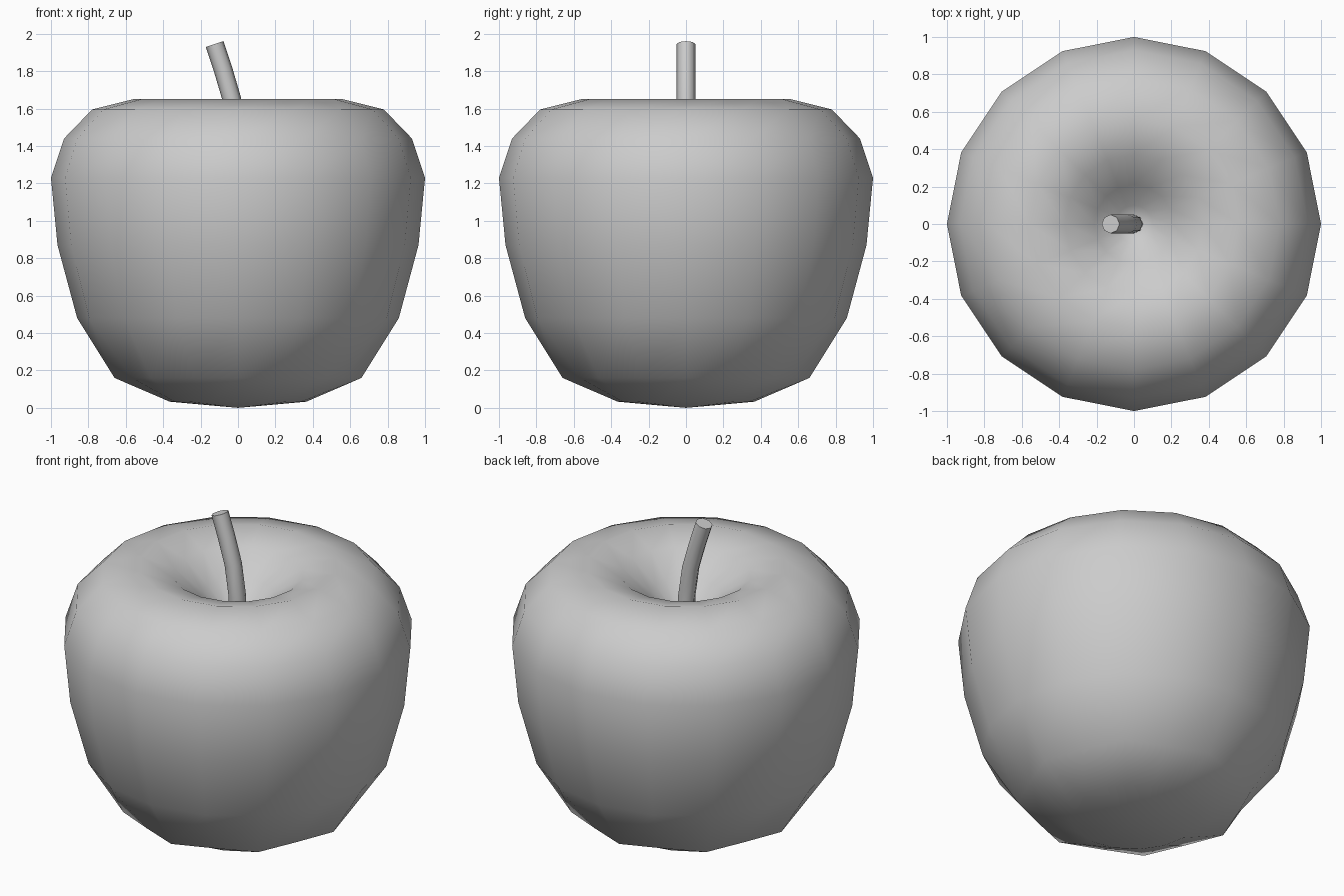
import bpy, math
from mathutils import Vector

if "Cube" in bpy.data.objects:
    bpy.data.objects.remove(bpy.data.objects["Cube"])


def loft(name, rings, bottom, top):
    """Skin equal-sized rings of points and close both ends with pole points."""
    n = len(rings[0])
    verts = [p for ring in rings for p in ring] + [bottom, top]
    lo, hi, last = len(verts) - 2, len(verts) - 1, (len(rings) - 1) * n
    faces = []
    for i in range(n):
        j = (i + 1) % n
        for k in range(0, last, n):
            faces.append((k + i, k + j, k + n + j, k + n + i))
        faces.append((lo, j, i))
        faces.append((hi, last + i, last + j))
    mesh = bpy.data.meshes.new(name)
    mesh.from_pydata(verts, [], faces)
    obj = bpy.data.objects.new(name, mesh)
    bpy.context.collection.objects.link(obj)
    bpy.ops.object.select_all(action='DESELECT')
    obj.select_set(True)
    bpy.context.view_layer.objects.active = obj
    return obj


# Fruit body: 16-sided lathe (radius, height), with slight lobes near the base
profile = [(0.365, 0.033), (0.66, 0.16), (0.86, 0.48), (0.965, 0.87),
           (1.0, 1.23), (0.93, 1.44), (0.78, 1.595), (0.56, 1.65),
           (0.37, 1.595), (0.21, 1.47), (0.10, 1.37)]
SIDES = 16
rings = []
for level, (r, z) in enumerate(profile):
    ring = []
    for i in range(SIDES):
        a = 2 * math.pi * i / SIDES
        lobe = 0.93 if level == 1 and i % 2 else 1.0
        ring.append((r * lobe * math.cos(a), r * lobe * math.sin(a), z))
    rings.append(ring)
loft("apple_body", rings, (0, 0, 0), (0, 0, 1.33))
bpy.ops.object.shade_smooth()

# Stem: 8-sided tube bending towards -x
path = [Vector(p) for p in ((0, 0, 1.28), (-0.005, 0, 1.46), (-0.033, 0, 1.65),
                            (-0.08, 0, 1.81), (-0.125, 0, 1.945))]
rings = []
for k, p in enumerate(path):
    t = (path[min(k + 1, len(path) - 1)] - path[max(k - 1, 0)]).normalized()
    side = Vector((0, 1, 0)).cross(t)
    rings.append([p + 0.05 * (math.cos(a) * side + math.sin(a) * Vector((0, 1, 0)))
                  for a in (2 * math.pi * i / 8 for i in range(8))])
loft("stem", rings, path[0], path[-1])
bpy.ops.object.shade_smooth_by_angle(angle=math.radians(50))
